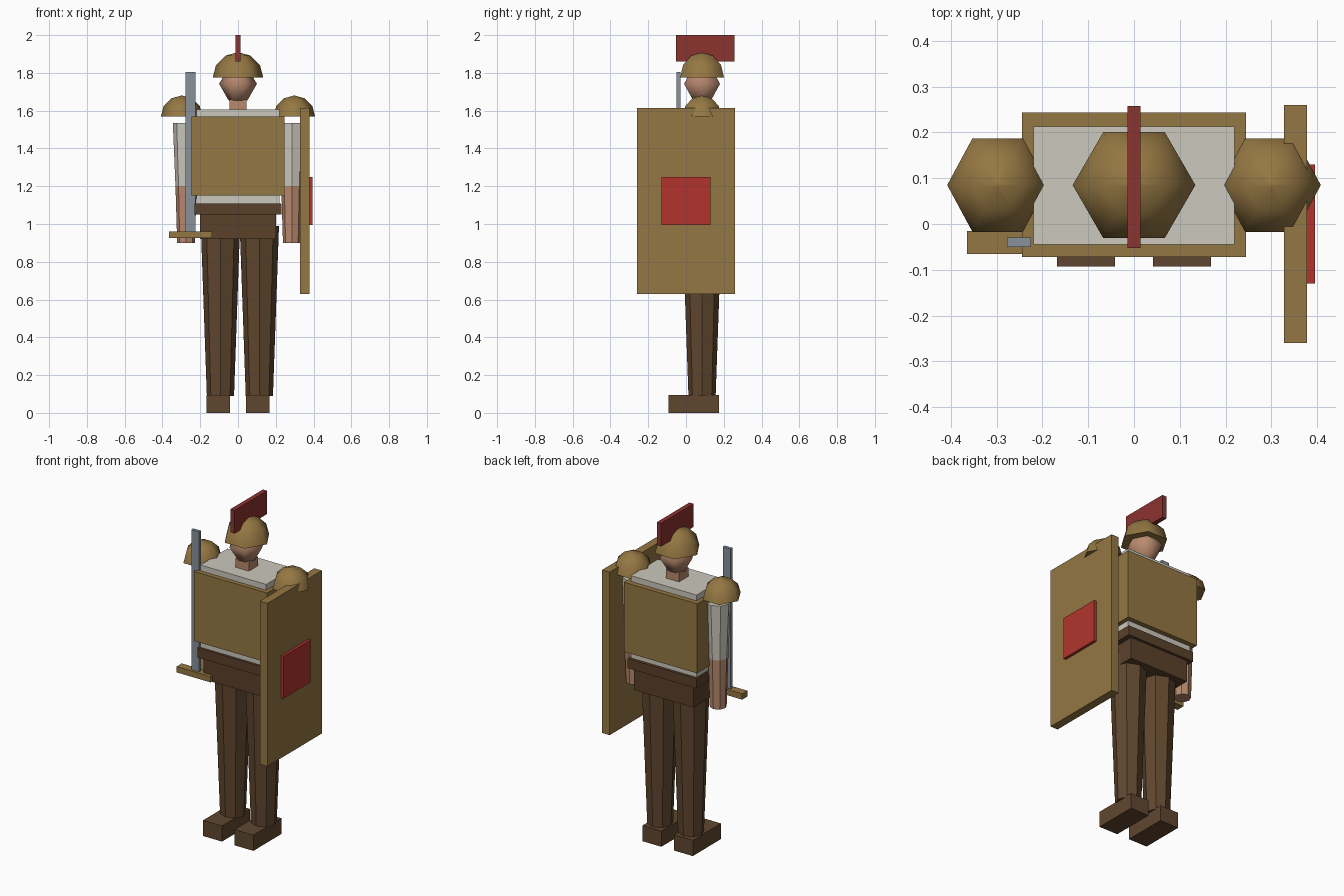
import bpy, math

if "Cube" in bpy.data.objects:
    bpy.data.objects.remove(bpy.data.objects["Cube"], do_unlink=True)

MID = 0.085  # depth of the body axis


def material(name, r, g, b):
    m = bpy.data.materials.new(name)
    m.use_nodes = True
    m.diffuse_color = (r, g, b, 1)
    m.node_tree.nodes["Principled BSDF"].inputs["Base Color"].default_value = (r, g, b, 1)
    return m


bronze = material("bronze", 0.30, 0.185, 0.056)
cloth = material("pale cloth", 0.60, 0.58, 0.51)
brown = material("brown leather", 0.118, 0.062, 0.028)
dark_brown = material("dark leather", 0.105, 0.052, 0.024)
skin = material("skin", 0.48, 0.25, 0.155)
steel = material("steel", 0.25, 0.285, 0.325)
crest_red = material("crest red", 0.265, 0.033, 0.030)
bright_red = material("bright red", 0.45, 0.034, 0.027)


def build(name, verts, faces, mat):
    mesh = bpy.data.meshes.new(name)
    mesh.from_pydata(verts, [], faces)
    mesh.materials.append(mat)
    obj = bpy.data.objects.new(name, mesh)
    bpy.context.scene.collection.objects.link(obj)
    return obj


def box(name, xs, ys, zs, mat):
    verts = [(x, y, z) for x in xs for y in ys for z in zs]
    faces = [(0, 1, 3, 2), (4, 6, 7, 5), (0, 4, 5, 1),
             (2, 3, 7, 6), (0, 2, 6, 4), (1, 5, 7, 3)]
    return build(name, verts, faces, mat)


def turned(name, x, profile, sides, mat, depth=1.0):
    """Revolve (radius, z) pairs, listed bottom to top, with smooth sides and flat ends."""
    verts, faces = [], []
    for r, z in profile:
        for i in range(sides):
            a = 2 * math.pi * i / sides
            verts.append((x + r * math.cos(a), MID + depth * r * math.sin(a), z))
    for k in range(len(profile) - 1):
        for i in range(sides):
            j = (i + 1) % sides
            a, b = k * sides, (k + 1) * sides
            faces.append((a + i, a + j, b + j, b + i))
    faces.append(tuple(reversed(range(sides))))
    last = (len(profile) - 1) * sides
    faces.append(tuple(range(last, last + sides)))
    obj = build(name, verts, faces, mat)
    for p in obj.data.polygons:
        p.use_smooth = len(p.vertices) == 4
    rim = set(range(sides)) | set(range(last, last + sides))
    for e in obj.data.edges:
        e.use_edge_sharp = set(e.vertices) <= rim
    return obj


def dome(name, x, z, r, mat, depth=1.0):
    angles = [math.radians(a) for a in (0, 30, 60, 89)]
    profile = [(r * math.cos(a), z + r * math.sin(a)) for a in angles]
    return turned(name, x, profile, 6, mat, depth)


# Torso
box("tunic", (-0.22, 0.22), (-0.045, 0.213), (1.09, 1.605), cloth)
box("breastplate", (-0.245, 0.245), (-0.072, 0.243), (1.15, 1.57), bronze)
box("belt", (-0.23, 0.23), (-0.06, 0.23), (1.05, 1.108), dark_brown)
box("hips", (-0.2, 0.2), (-0.045, 0.213), (0.92, 1.05), dark_brown)

# Head and helmet
box("neck", (-0.044, 0.044), (MID - 0.044, MID + 0.044), (1.6, 1.66), skin)
turned("head", 0, [(0.004, 1.64), (0.05, 1.655), (0.1, 1.742),
                   (0.05, 1.828), (0.004, 1.842)], 6, skin, 1.1)
dome("helmet", 0, 1.775, 0.134, bronze)
box("crest", (-0.014, 0.014), (-0.052, 0.258), (1.86, 2.0), crest_red)

# Limbs and shoulder guards on both sides
for side, s in (("right", -1), ("left", 1)):
    turned(side + "_leg", 0.01 + s * 0.103, [(0.072, 0.09), (0.104, 0.99)], 8, brown)
    box(side + "_foot", sorted((s * 0.042, s * 0.168)), (-0.093, 0.175), (0, 0.095), brown)
    arm_x = 0.005 + s * 0.28
    turned(side + "_sleeve", arm_x, [(0.056, 1.2), (0.07, 1.535)], 8, cloth)
    turned(side + "_forearm", arm_x, [(0.047, 0.9), (0.056, 1.2)], 8, skin)
    dome(side + "_shoulder_guard", s * 0.298, 1.57, 0.11, bronze, 1.07)

# Sword on the right, shield on the left
box("sword_blade", (-0.277, -0.225), (-0.05, -0.03), (0.955, 1.805), steel)
box("sword_guard", (-0.365, -0.138), (-0.065, -0.015), (0.925, 0.96), bronze)
box("shield", (0.328, 0.378), (-0.26, 0.26), (0.63, 1.615), bronze)
box("shield_boss", (0.37, 0.395), (-0.13, 0.13), (0.995, 1.25), bright_red)
